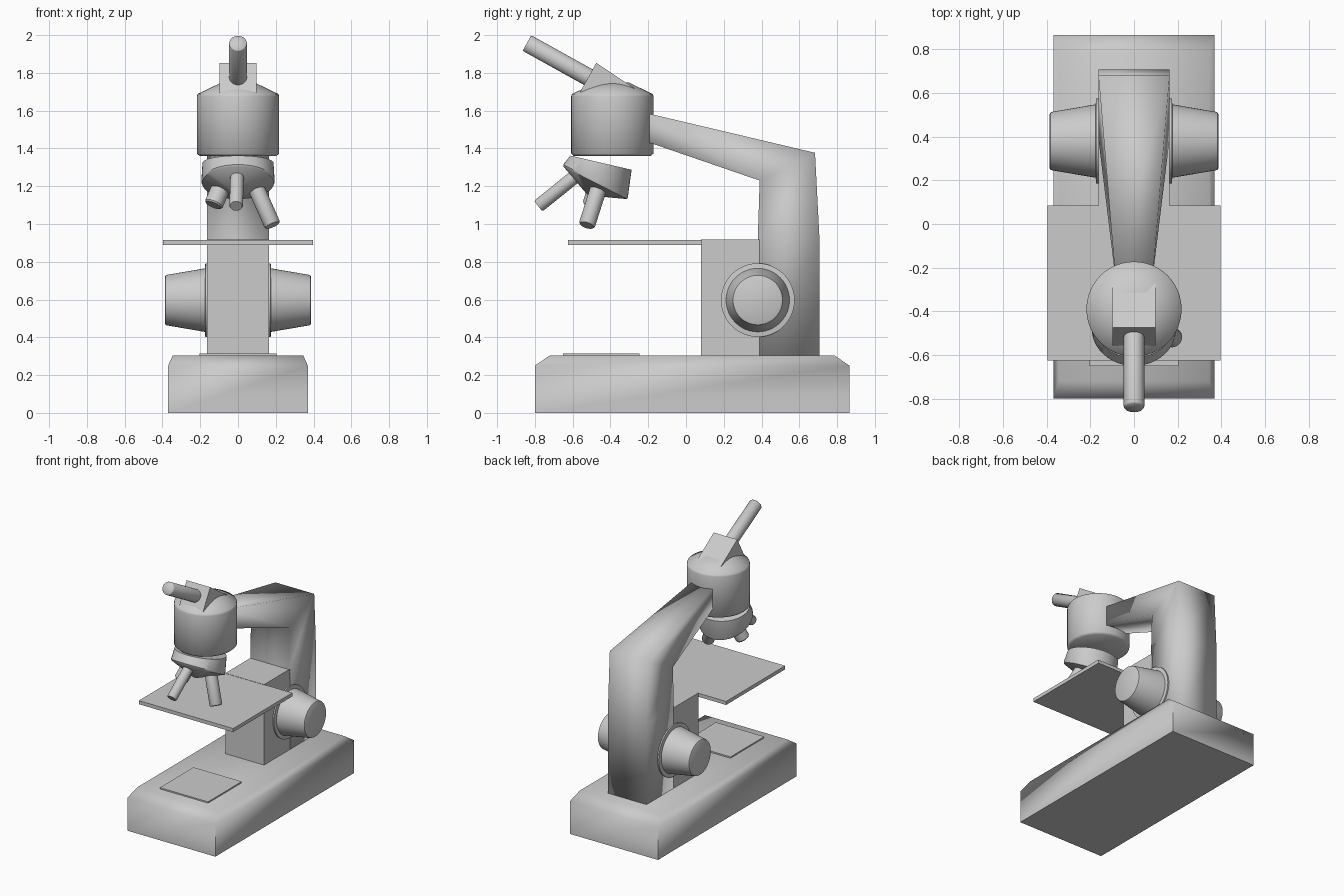
import bpy, bmesh, math
from mathutils import Vector

if "Cube" in bpy.data.objects:
    bpy.data.objects.remove(bpy.data.objects["Cube"])


def finish(bm, name, angle=35):
    bmesh.ops.recalc_face_normals(bm, faces=bm.faces)
    me = bpy.data.meshes.new(name)
    bm.to_mesh(me)
    bm.free()
    ob = bpy.data.objects.new(name, me)
    bpy.context.collection.objects.link(ob)
    bpy.ops.object.select_all(action='DESELECT')
    bpy.context.view_layer.objects.active = ob
    ob.select_set(True)
    bpy.ops.object.shade_smooth_by_angle(angle=math.radians(angle))
    return ob


def loft(name, rings, angle=35):
    """Skin equal-length point rings and cap both ends."""
    bm = bmesh.new()
    loops = [[bm.verts.new(p) for p in r] for r in rings]
    n = len(loops[0])
    for a, b in zip(loops, loops[1:]):
        for i in range(n):
            j = (i + 1) % n
            bm.faces.new((a[i], a[j], b[j], b[i]))
    bm.faces.new(loops[0])
    bm.faces.new(loops[-1])
    return finish(bm, name, angle)


def rect(w, y0, y1, z):
    return [(-w, y0, z), (w, y0, z), (w, y1, z), (-w, y1, z)]


def box(name, w, y0, y1, z0, z1):
    return loft(name, [rect(w, y0, y1, z0), rect(w, y0, y1, z1)])


def turned(name, origin, direction, profile, n=48, angle=35):
    """Lathe (distance, radius) pairs along a direction."""
    q = Vector(direction).to_track_quat('Z', 'Y')
    o = Vector(origin)
    rings = [[o + q @ Vector((r * math.cos(2 * math.pi * i / n),
                              r * math.sin(2 * math.pi * i / n), d)) for i in range(n)]
             for d, r in profile]
    return loft(name, rings, angle)


def tilted_ring(front, back, w, n=48):
    """Ellipse spanning two (y, z) points, with half width w in x."""
    f, b = Vector((0, *front)), Vector((0, *back))
    mid, half = (f + b) / 2, (b - f) / 2
    return [mid + half * math.cos(2 * math.pi * i / n)
            + Vector((w * math.sin(2 * math.pi * i / n), 0, 0)) for i in range(n)]


# Base with sloped top edges, and the lamp panel on it
loft("base", [rect(0.37, -0.80, 0.865, 0), rect(0.37, -0.80, 0.865, 0.25),
              rect(0.345, -0.72, 0.785, 0.305)], angle=88)
box("lamp_panel", 0.203, -0.65, -0.245, 0.30, 0.315)

# Stage and its support block
box("stage", 0.397, -0.625, 0.085, 0.888, 0.915)
box("stage_support", 0.163, 0.08, 0.39, 0.30, 0.917)

# Column bending forward into the tapered arm: (front y, z, back y, z, half width)
sections = [(0.38, 0.30, 0.707, 0.30, 0.163), (0.38, 0.915, 0.707, 0.915, 0.163),
            (0.39, 1.23, 0.683, 1.377, 0.163), (-0.25, 1.45, -0.25, 1.597, 0.085)]
loft("arm", [[(-w, a, b), (w, a, b), (w, c, d), (-w, c, d)]
             for a, b, c, d, w in sections], angle=95)

# Focus knobs on both sides
for side, label in ((1, "right"), (-1, "left")):
    turned(label + "_focus_knob", (0, 0.38, 0.597), (side, 0, 0),
           [(0.15, 0.195), (0.173, 0.195), (0.176, 0.168), (0.375, 0.134),
            (0.383, 0.131), (0.387, 0.123)])

# Head drum with a shallow cone on top
turned("head", (0, -0.39, 0), (0, 0, 1),
       [(1.360, 0.203), (1.373, 0.218), (1.675, 0.218), (1.688, 0.214), (1.748, 0.09)],
       angle=70)

# Wedge block holding the eyepiece
wedge = [(-0.475, 1.853), (-0.56, 1.70), (-0.53, 1.64), (-0.25, 1.64), (-0.20, 1.67)]
loft("eyepiece_block", [[(x, y, z) for y, z in wedge] for x in (-0.099, 0.099)])
turned("eyepiece", (0, -0.842, 1.958), (0, 0.874, -0.486),
       [(0, 0.042), (0.006, 0.047), (0.44, 0.047)], n=32, angle=60)

# Tilted turret: wide slanted collar ending in a shallow cone
loft("turret", [tilted_ring((-0.612, 1.362), (-0.288, 1.287), 0.188),
                tilted_ring((-0.65, 1.315), (-0.308, 1.14), 0.194),
                tilted_ring((-0.648, 1.303), (-0.312, 1.132), 0.190),
                tilted_ring((-0.525, 1.158), (-0.508, 1.150), 0.010)])

# Objectives fanning out from one point inside the turret
hub = Vector((0, -0.394, 1.406))
lenses = [("middle_objective", (-0.010, -0.782, 1.095), 0.036),
          ("long_objective", (0.183, -0.525, 0.993), 0.044),
          ("short_objective", (-0.13, -0.50, 1.10), 0.050)]
for name, tip, r in lenses:
    d = Vector(tip) - hub
    turned(name, hub, d, [(0.2, r), (d.length - 0.008, r), (d.length, r * 0.88)], n=32)
